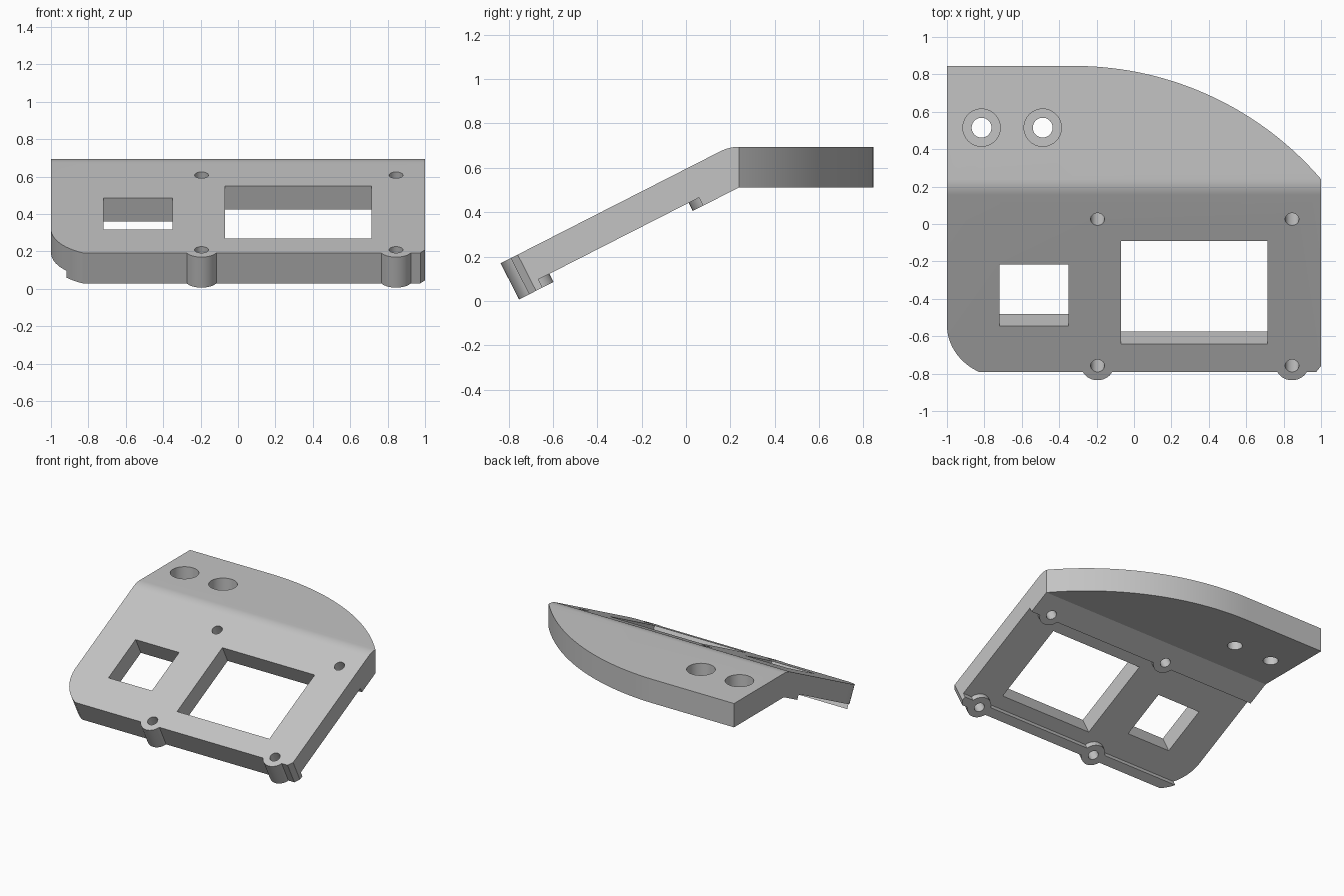
import bpy, bmesh
from math import sin, cos, pi, radians, sqrt, asin
from mathutils import Matrix, Vector

if "Cube" in bpy.data.objects:
    bpy.data.objects.remove(bpy.data.objects["Cube"], do_unlink=True)

# Sloped frame: x across, u up the slope, w out of the sloped top face
SLOPE = Matrix.Translation((0, -0.79, 0.193)) @ Matrix.Rotation(radians(27), 4, 'X')
LEVEL = SLOPE.inverted()
FLAT = Matrix.Identity(4)
THICK, THIN = -0.183, -0.142
HOLE_X, HOLE_U = (-0.195, 0.845), (0.036, 0.915)

grey = bpy.data.materials.new("light grey")
grey.use_nodes = True
grey.diffuse_color = (0.55, 0.55, 0.55, 1)
grey.node_tree.nodes["Principled BSDF"].inputs["Base Color"].default_value = grey.diffuse_color


def prism(name, outline, low, high, frame=FLAT, along_x=False):
    """Extrude a 2D outline from low to high, vertically or along x."""
    bm = bmesh.new()

    def ring(h):
        pts = [(h, p[0], p[1]) if along_x else (p[0], p[1], h) for p in outline]
        return [bm.verts.new(frame @ Vector(p)) for p in pts]

    a, b = ring(low), ring(high)
    bm.faces.new(a)
    bm.faces.new(b[::-1])
    for i in range(len(a)):
        j = (i + 1) % len(a)
        bm.faces.new((a[i], b[i], b[j], a[j]))
    bmesh.ops.recalc_face_normals(bm, faces=bm.faces)
    mesh = bpy.data.meshes.new(name)
    bm.to_mesh(mesh)
    bm.free()
    mesh.materials.append(grey)
    obj = bpy.data.objects.new(name, mesh)
    bpy.context.collection.objects.link(obj)
    return obj


def circle(x, y, r, n=40):
    return [(x + r * cos(2 * pi * i / n), y + r * sin(2 * pi * i / n)) for i in range(n)]


def box(x0, x1, y0, y1):
    return [(x0, y0), (x1, y0), (x1, y1), (x0, y1)]


def combine(body, tool, operation):
    mod = body.modifiers.new(operation, 'BOOLEAN')
    mod.operation, mod.solver, mod.object = operation, 'EXACT', tool
    bpy.context.view_layer.objects.active = body
    bpy.ops.object.modifier_apply(modifier=mod.name)
    bpy.data.objects.remove(tool, do_unlink=True)


def local(y, z):
    p = LEVEL @ Vector((0, y, z))
    return (p.y, p.z)


# Side profile: front lip, recessed underside, rounded bend, level rear shelf
start, bend, end = (Vector(p) for p in ((0.155, 0.6747), (0.195, 0.695), (0.24, 0.695)))
fillet = []
for i in range(9):
    t = i / 8
    fillet.append(local(*(start * (1 - t) ** 2 + bend * 2 * t * (1 - t) + end * t * t)))
profile = [(0, 0)] + fillet + [local(0.95, 0.695), local(0.95, 0.512), (1.062, THICK),
                               (0.88, THICK), (0.88, THIN), (0.068, THIN),
                               (0.068, THICK), (0, THICK)]
panel = prism("angled_panel", profile, -1, 1, along_x=True)

# Rounded front corner and small chamfer on the other side
R = 0.316
sweep = asin(0.28 / R)
corner = [(-1 + R - R * cos(sweep * i / 16), 0.28 - R * sin(sweep * i / 16)) for i in range(17)]
corner += [(corner[-1][0], -0.1), (-1.1, -0.1), (-1.1, 0.28)]
combine(panel, prism("corner_cutter", corner, -0.5, 0.5), 'DIFFERENCE')
chamfer = [(0.94, -0.049), (1.035, 0.084), (1.1, -0.049)]
combine(panel, prism("chamfer_cutter", chamfer, -0.5, 0.5), 'DIFFERENCE')

# Sweeping rear edge
R = 1.742
rear = [(-1.1, 0.845)]
for i in range(49):
    dx = 1.36 * i / 48
    rear.append((-0.32 + dx, 0.845 - R + sqrt(R * R - dx * dx)))
rear += [(1.1, 0.19), (1.1, 1.1), (-1.1, 1.1)]
combine(panel, prism("rear_cutter", rear, 0.3, 0.9, LEVEL), 'DIFFERENCE')

# Screw bosses, then their holes
for x in HOLE_X:
    for u in HOLE_U:
        combine(panel, prism("boss", circle(x, u, 0.087), THICK, 0 if u < 0.5 else -0.07), 'UNION')
for x in HOLE_X:
    for u in HOLE_U:
        combine(panel, prism("hole_cutter", circle(x, u, 0.037), -0.4, 0.2), 'DIFFERENCE')

# Rectangular windows in the slope
for window in (box(-0.07, 0.715, 0.168, 0.786), box(-0.72, -0.35, 0.275, 0.645)):
    combine(panel, prism("window_cutter", window, -0.4, 0.2), 'DIFFERENCE')

# Counterbored mounting holes in the shelf
for x in (-0.815, -0.488):
    combine(panel, prism("bore_cutter", circle(x, 0.515, 0.1), 0.575, 0.9, LEVEL), 'DIFFERENCE')
    combine(panel, prism("bolt_cutter", circle(x, 0.515, 0.053), 0.3, 0.9, LEVEL), 'DIFFERENCE')

# Tilt into place and shade
panel.data.transform(SLOPE)
bpy.ops.object.select_all(action='DESELECT')
panel.select_set(True)
bpy.context.view_layer.objects.active = panel
bpy.ops.object.shade_smooth_by_angle(angle=radians(20))
